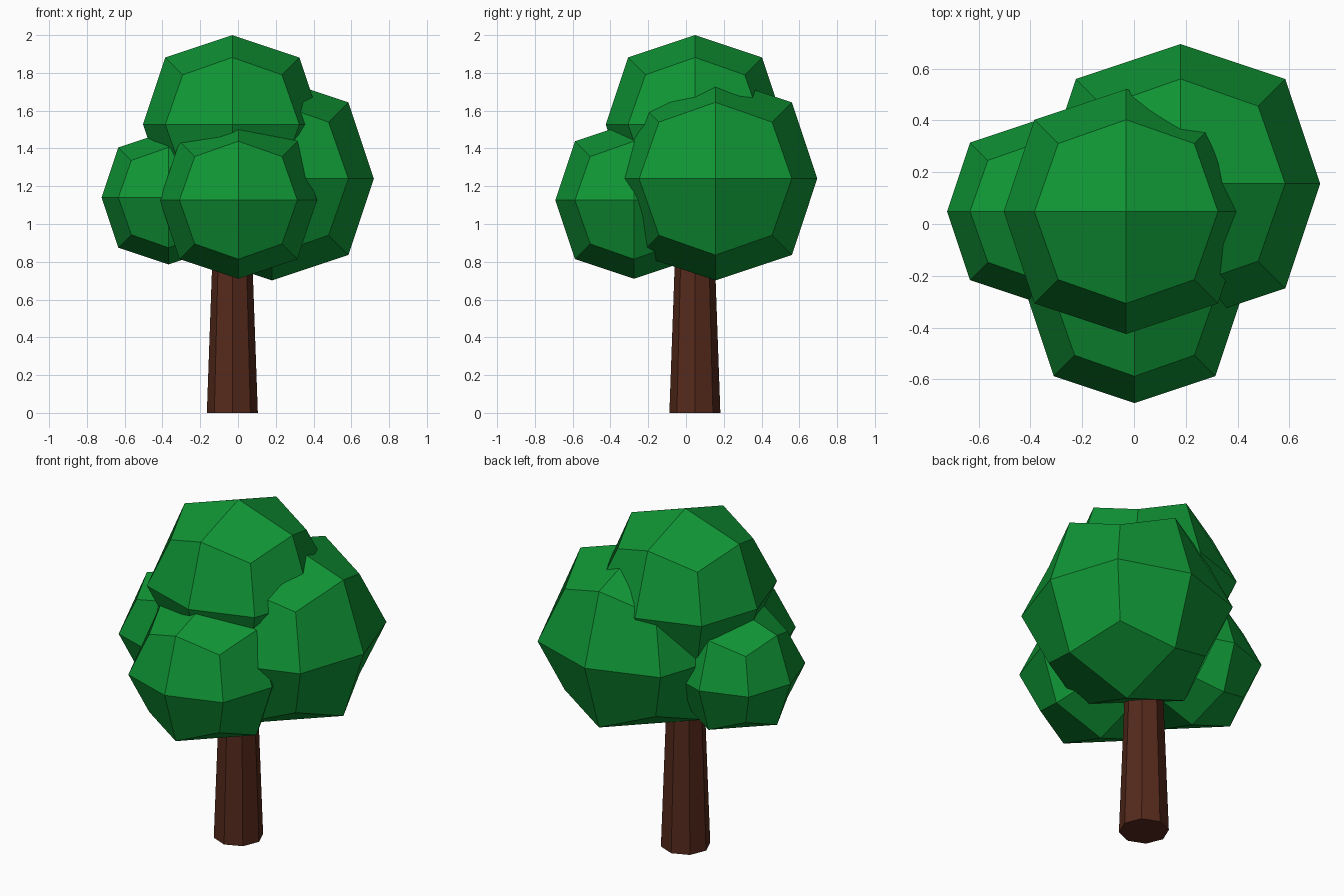
import bpy

if "Cube" in bpy.data.objects:
    bpy.data.objects.remove(bpy.data.objects["Cube"])


def material(name, color):
    mat = bpy.data.materials.new(name)
    mat.diffuse_color = color
    mat.use_nodes = True
    mat.node_tree.nodes["Principled BSDF"].inputs["Base Color"].default_value = mat.diffuse_color
    return mat


leaf_green = material("leaf_green", (0.005, 0.30, 0.035, 1))
bark_brown = material("bark_brown", (0.09, 0.022, 0.011, 1))


def foliage(name, center, radius):
    # Cube rounded by one subdivision step, kept flat-faced
    bpy.ops.mesh.primitive_cube_add(size=2 * radius, location=center)
    clump = bpy.context.object
    clump.name = name
    mod = clump.modifiers.new("round", 'SUBSURF')
    mod.levels = mod.render_levels = 1
    mod.use_limit_surface = False
    clump.data.materials.append(leaf_green)


# Tapered eight-sided trunk, running up into the crown
TRUNK_HEIGHT = 1.2
bpy.ops.mesh.primitive_cone_add(vertices=8, radius1=0.135, radius2=0.092,
                                depth=TRUNK_HEIGHT,
                                location=(-0.03, 0.047, TRUNK_HEIGHT / 2))
trunk = bpy.context.object
trunk.name = "trunk"
trunk.data.materials.append(bark_brown)

# Four overlapping foliage clumps
foliage("top_foliage", (-0.03, 0.048, 1.527), 0.473)
foliage("right_foliage", (0.18, 0.156, 1.24), 0.539)
foliage("front_foliage", (0.002, -0.276, 1.126), 0.416)
foliage("left_foliage", (-0.368, 0.049, 1.14), 0.354)
